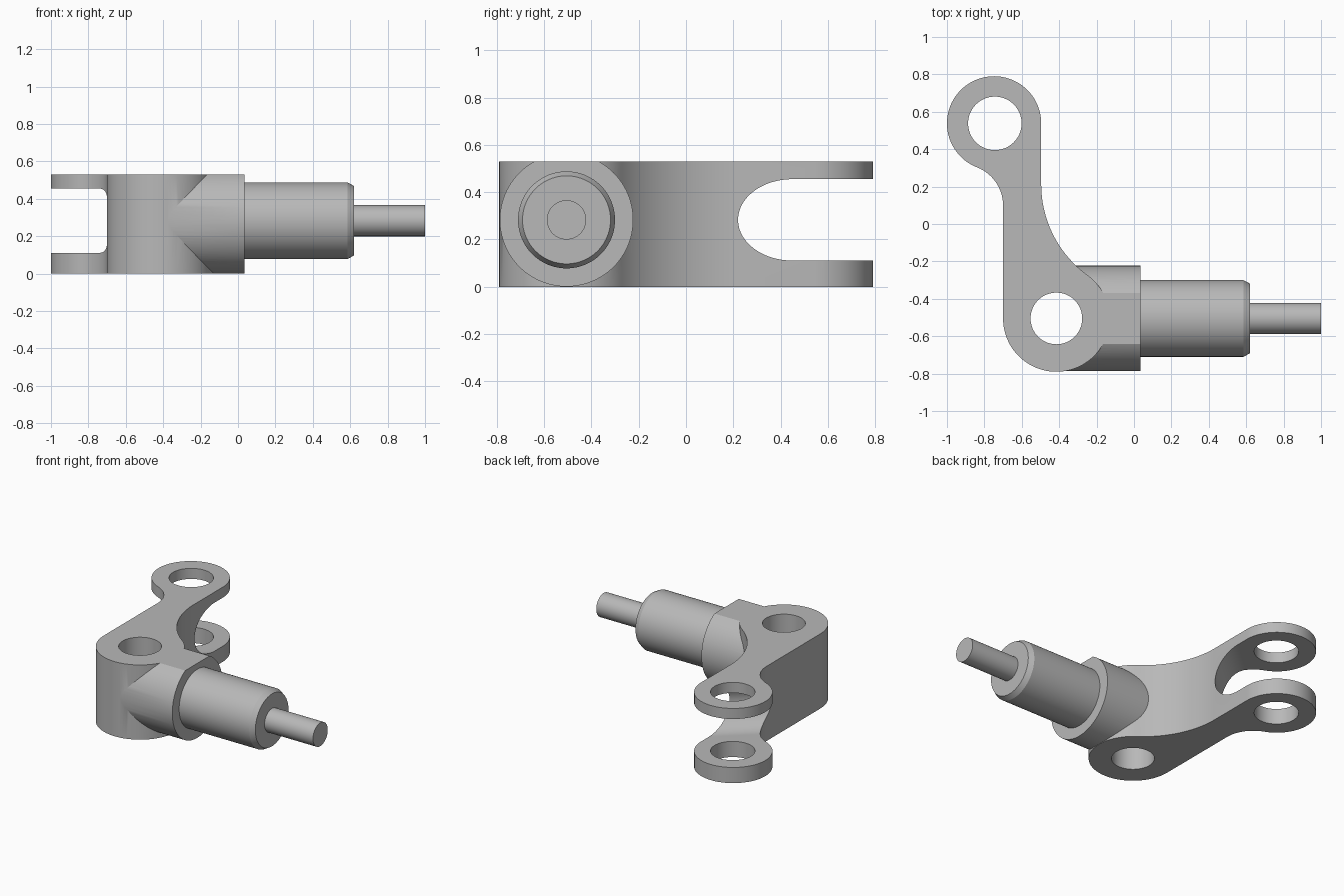
import bpy, bmesh, math
from mathutils import Matrix, Vector

cube = bpy.data.objects.get("Cube")
if cube:
    bpy.data.objects.remove(cube, do_unlink=True)

steel = bpy.data.materials.new("grey steel")
steel.use_nodes = True
steel.diffuse_color = (0.48, 0.48, 0.48, 1)
steel.node_tree.nodes["Principled BSDF"].inputs["Base Color"].default_value = steel.diffuse_color

TOP = 0.53
BOSS, BOSS_R = Vector((-0.415, -0.505)), 0.285
EYE, EYE_R = Vector((-0.748, 0.538)), 0.252
AXIS_Y, AXIS_Z = -0.505, 0.283


def finish(name, bm):
    bmesh.ops.remove_doubles(bm, verts=bm.verts, dist=1e-5)
    bmesh.ops.recalc_face_normals(bm, faces=bm.faces)
    mesh = bpy.data.meshes.new(name)
    bm.to_mesh(mesh)
    bm.free()
    mesh.materials.append(steel)
    obj = bpy.data.objects.new(name, mesh)
    bpy.context.collection.objects.link(obj)
    return obj


def arc(centre, r, start, end, steps=40):
    angles = [math.radians(start + (end - start) * i / steps) for i in range(steps + 1)]
    return [(centre[0] + r * math.cos(a), centre[1] + r * math.sin(a)) for a in angles]


def prism(name, outline, low, high, matrix=Matrix()):
    bm = bmesh.new()
    face = bm.faces.new([bm.verts.new((x, y, low)) for x, y in outline])
    new = bmesh.ops.extrude_face_region(bm, geom=[face])["geom"]
    bmesh.ops.translate(bm, vec=(0, 0, high - low),
                        verts=[v for v in new if isinstance(v, bmesh.types.BMVert)])
    bm.transform(matrix)
    return finish(name, bm)


def turned(name, profile, steps=96):
    """Solid of revolution about the spindle axis from (x, radius) pairs."""
    bm = bmesh.new()
    verts = [bm.verts.new((x, 0, r)) for x, r in profile]
    edges = [bm.edges.new(pair) for pair in zip(verts, verts[1:])]
    bmesh.ops.spin(bm, geom=verts + edges, cent=(0, 0, 0), axis=(1, 0, 0),
                   angle=math.tau, steps=steps, use_duplicate=False)
    bm.transform(Matrix.Translation((0, AXIS_Y, AXIS_Z)))
    return finish(name, bm)


def combine(target, other, operation):
    mod = target.modifiers.new(operation.lower(), 'BOOLEAN')
    mod.operation, mod.solver, mod.object = operation, 'EXACT', other
    bpy.context.view_layer.objects.active = target
    bpy.ops.object.modifier_apply(modifier=mod.name)
    bpy.data.objects.remove(other, do_unlink=True)


def heading(a, b):
    return math.degrees(math.atan2(b[1] - a[1], b[0] - a[0]))


# Arm outline: two round ends joined by tangent hollow curves
left_x, right_x = BOSS.x - BOSS_R, EYE.x + EYE_R
hollow_r, sweep_r = 0.22, 0.6
dx = EYE.x - (left_x - hollow_r)
hollow = Vector((left_x - hollow_r, EYE.y - math.sqrt((EYE_R + hollow_r) ** 2 - dx ** 2)))
dx = right_x + sweep_r - BOSS.x
sweep = Vector((right_x + sweep_r, BOSS.y + math.sqrt((BOSS_R + sweep_r) ** 2 - dx ** 2)))
outline = arc(BOSS, BOSS_R, -180, heading(BOSS, sweep), 72)
outline += arc(sweep, sweep_r, heading(sweep, BOSS) + 360, 180)[1:]
outline += arc(EYE, EYE_R, 0, heading(EYE, hollow) + 360, 72)
outline += arc(hollow, hollow_r, heading(hollow, EYE), 0)[1:]
arm = prism("knuckle_arm", outline, 0, TOP + 0.1)

# Spindle hub, merged and trimmed level with the arm top
combine(arm, turned("hub", [(-0.415, 0), (-0.415, 0.282), (0.035, 0.282), (0.035, 0)]), 'UNION')
combine(arm, prism("trim", [(-2, -2), (2, -2), (2, 2), (-2, 2)], TOP, 1), 'DIFFERENCE')

# Vertical pin holes
for centre, radius in ((BOSS, 0.138), (EYE + Vector((0.004, 0)), 0.143)):
    combine(arm, prism("hole", arc(centre, radius, 0, 360, 72)[:-1], -0.5, 1), 'DIFFERENCE')

# Oblique round-ended slot that makes the fork
slot_r = 0.172
tilt = math.radians(41.6)
c, s = math.cos(tilt), math.sin(tilt)
frame = Matrix(((-s, 0, c, right_x), (c, 0, s, 0.45), (0, 1, 0, AXIS_Z), (0, 0, 0, 1)))
slot = arc((0, 0), slot_r, 90, 270, 48) + [(1.3, -slot_r), (1.3, slot_r)]
combine(arm, prism("slot", slot, -1, 1, frame), 'DIFFERENCE')

# Chamfered spindle and thin end pin
spindle = turned("spindle", [(0, 0), (0, 0.205), (0.585, 0.205), (0.62, 0.186), (0.62, 0)])
pin = turned("end_pin", [(0.55, 0), (0.55, 0.083), (1, 0.083), (1, 0)])

for obj in (arm, spindle, pin):
    bpy.ops.object.select_all(action='DESELECT')
    obj.select_set(True)
    bpy.context.view_layer.objects.active = obj
    bpy.ops.object.shade_smooth_by_angle(angle=math.radians(25))
